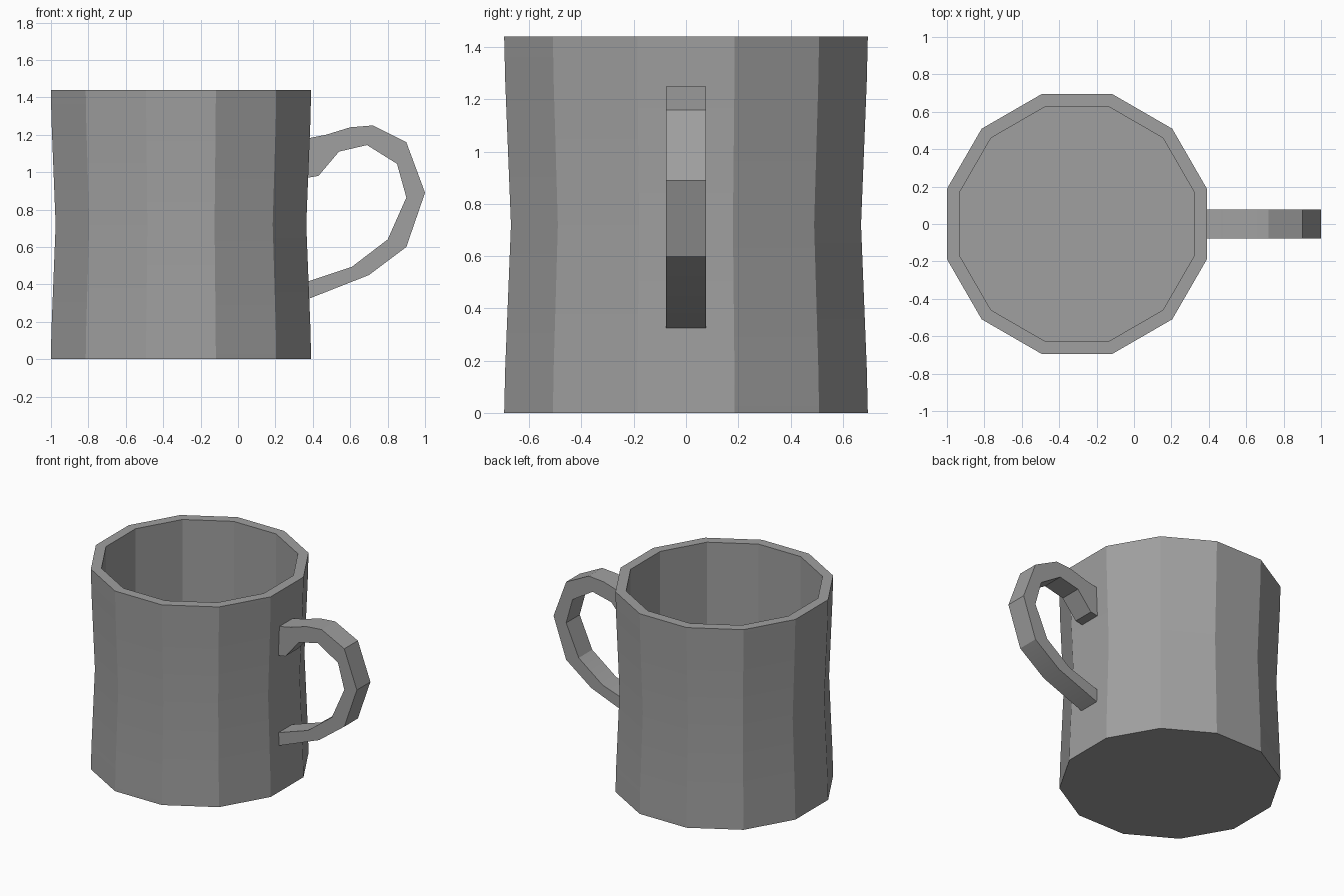
import bpy, bmesh
from math import sin, cos, pi, radians

cube = bpy.data.objects.get("Cube")
if cube:
    bpy.data.objects.remove(cube, do_unlink=True)

grey = bpy.data.materials.new("mid_grey")
grey.use_nodes = True
COLOUR = (0.35, 0.35, 0.35, 1)
grey.diffuse_color = COLOUR
grey.node_tree.nodes["Principled BSDF"].inputs["Base Color"].default_value = COLOUR


def finish(name, bm):
    """Turn a bmesh into a shaded object with the grey material."""
    bmesh.ops.recalc_face_normals(bm, faces=bm.faces[:])
    mesh = bpy.data.meshes.new(name)
    bm.to_mesh(mesh)
    bm.free()
    mesh.materials.append(grey)
    obj = bpy.data.objects.new(name, mesh)
    bpy.context.collection.objects.link(obj)
    bpy.ops.object.select_all(action='DESELECT')
    obj.select_set(True)
    bpy.context.view_layer.objects.active = obj
    bpy.ops.object.shade_smooth_by_angle(angle=radians(25))
    return obj


def loft(name, rings):
    """Skin closed rings of equal length and cap both ends."""
    bm = bmesh.new()
    loops = [[bm.verts.new(p) for p in ring] for ring in rings]
    for a, b in zip(loops, loops[1:]):
        n = len(a)
        for i in range(n):
            j = (i + 1) % n
            bm.faces.new((a[i], a[j], b[j], b[i]))
    bm.faces.new(loops[0])
    bm.faces.new(loops[-1])
    return finish(name, bm)


# Cup: twelve-sided waisted wall, flat rim, straight inside and floor
SIDES = 12
CENTRE_X = -0.305


def cup_ring(flat_radius, z):
    r = flat_radius / cos(pi / SIDES)
    angles = [(i + 0.5) * 2 * pi / SIDES for i in range(SIDES)]
    return [(CENTRE_X + r * cos(a), r * sin(a), z) for a in angles]


cup_profile = [(0.696, 0), (0.692, 0.17), (0.67, 0.72), (0.692, 1.27),
               (0.696, 1.44), (0.628, 1.44), (0.628, 0.08)]
loft("cup", [cup_ring(r, z) for r, z in cup_profile])

# Handle: square-section loop, given as matching outer and inner outlines
outer = [(0.37, 1.18), (0.47, 1.20), (0.60, 1.24), (0.72, 1.25), (0.90, 1.16),
         (1.0, 0.89), (0.90, 0.60), (0.70, 0.45), (0.37, 0.32)]
inner = [(0.37, 0.97), (0.43, 0.98), (0.54, 1.11), (0.69, 1.145), (0.85, 1.045),
         (0.90, 0.865), (0.80, 0.64), (0.61, 0.495), (0.37, 0.415)]
HALF = 0.077
loft("handle", [[(ox, -HALF, oz), (ox, HALF, oz), (ix, HALF, iz), (ix, -HALF, iz)]
                for (ox, oz), (ix, iz) in zip(outer, inner)])
